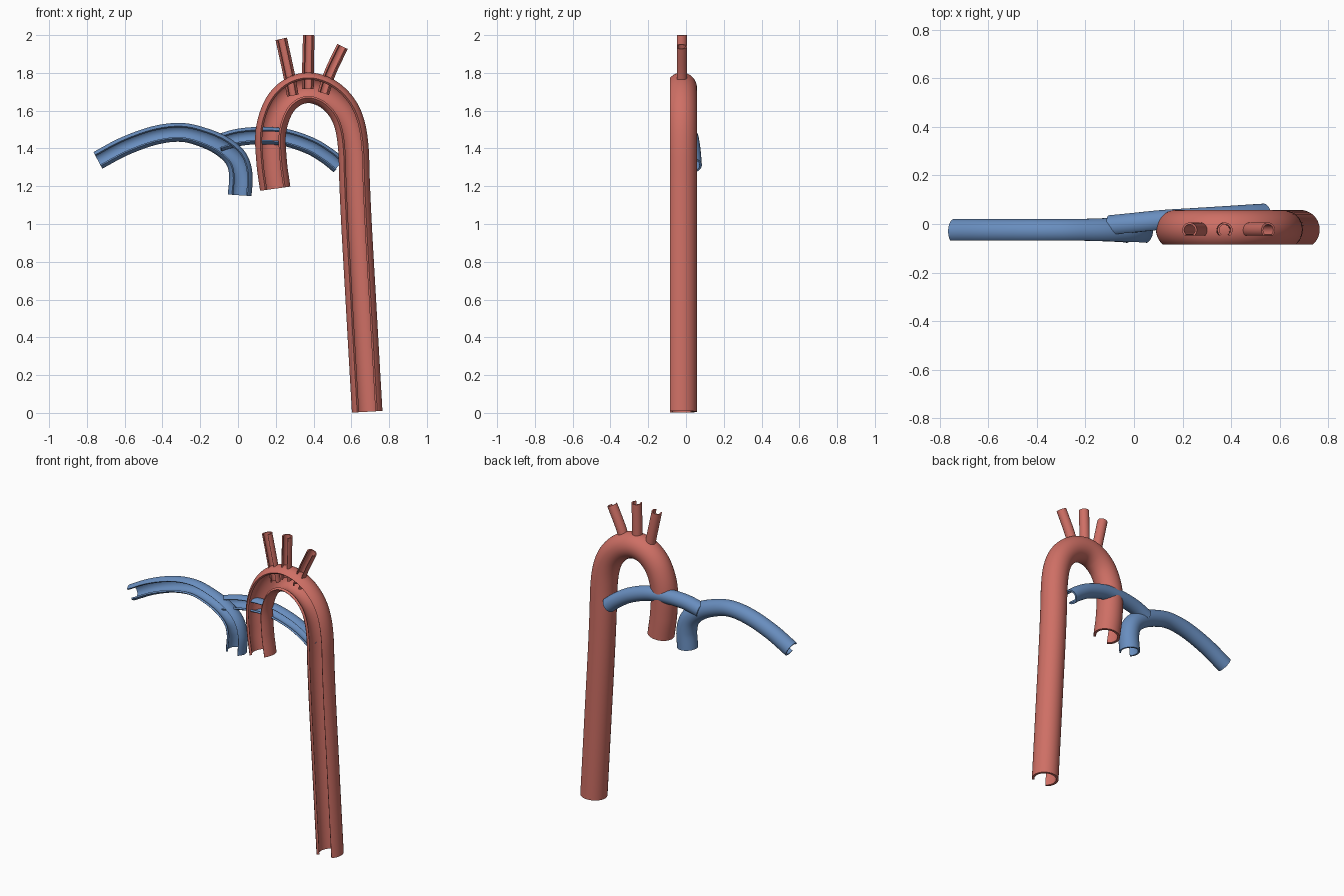
import bpy, bmesh, math
from mathutils import Vector

if "Cube" in bpy.data.objects:
    bpy.data.objects.remove(bpy.data.objects["Cube"])

HALF_GAP = math.radians(41)   # half angle of the slot facing the front
SIDES = 36


def material(name, color):
    m = bpy.data.materials.new(name)
    m.diffuse_color = (*color, 1)
    m.use_nodes = True
    m.node_tree.nodes["Principled BSDF"].inputs["Base Color"].default_value = m.diffuse_color
    return m


def spline(pts, steps):
    # Catmull-Rom through the control points (x, y, z, radius)
    p = [Vector(q) for q in pts]
    p = [2 * p[0] - p[1]] + p + [2 * p[-1] - p[-2]]
    out = []
    for i in range(1, len(p) - 2):
        a, b, c, d = p[i - 1:i + 3]
        for s in range(steps):
            t = s / steps
            out.append(0.5 * (2 * b + (c - a) * t + (2 * a - 5 * b + 4 * c - d) * t * t
                              + (3 * b - a - 3 * c + d) * t ** 3))
    out.append(p[-2])
    return out


def open_vessel(name, pts, wall, mat, steps=10):
    # Thick-walled tube with a lengthwise slot on its front side
    path = spline(pts, steps)
    bm = bmesh.new()
    rings = []
    for i, q in enumerate(path):
        c, r = q.xyz, q.w
        tan = (path[min(i + 1, len(path) - 1)].xyz - path[max(i - 1, 0)].xyz).normalized()
        front = Vector((0, -1, 0))
        front = (front - tan * front.dot(tan)).normalized()
        side = tan.cross(front)
        angles = [HALF_GAP + (2 * math.pi - 2 * HALF_GAP) * k / SIDES for k in range(SIDES + 1)]
        profile = [(r, a) for a in angles] + [(r - wall, a) for a in reversed(angles)]
        rings.append([bm.verts.new(c + (front * math.cos(a) + side * math.sin(a)) * rad)
                      for rad, a in profile])
    n = len(rings[0])
    for r0, r1 in zip(rings, rings[1:]):
        for k in range(n):
            j = (k + 1) % n
            bm.faces.new((r0[k], r0[j], r1[j], r1[k]))
    # end rims
    for ring in (rings[0], rings[-1]):
        for k in range(SIDES):
            bm.faces.new((ring[k], ring[k + 1], ring[n - 2 - k], ring[n - 1 - k]))
    bmesh.ops.recalc_face_normals(bm, faces=bm.faces)
    mesh = bpy.data.meshes.new(name)
    bm.to_mesh(mesh)
    bm.free()
    mesh.materials.append(mat)
    ob = bpy.data.objects.new(name, mesh)
    bpy.context.collection.objects.link(ob)
    bpy.context.view_layer.objects.active = ob
    ob.select_set(True)
    bpy.ops.object.shade_smooth_by_angle(angle=math.radians(35))
    ob.select_set(False)


red = material("artery_red", (0.62, 0.16, 0.13))
blue = material("vein_blue", (0.14, 0.27, 0.52))

# Main artery: ascending part, arch, descending part
AY, AR = -0.023, 0.081
arch = [(0.197, 1.187), (0.178, 1.33), (0.174, 1.49), (0.215, 1.62), (0.285, 1.695),
        (0.373, 1.721), (0.465, 1.695), (0.54, 1.63), (0.587, 1.54), (0.61, 1.41),
        (0.618, 1.2), (0.63, 0.95), (0.65, 0.6), (0.667, 0.3), (0.684, 0.006)]
open_vessel("aorta", [(x, AY, z, AR) for x, z in arch], 0.015, red)

# Three branches rising from the arch
branches = {
    "right_arch_branch": [(0.29, 1.68), (0.268, 1.80), (0.229, 1.98)],
    "middle_arch_branch": [(0.37, 1.715), (0.371, 1.85), (0.375, 2.0)],
    "left_arch_branch": [(0.452, 1.692), (0.487, 1.80), (0.553, 1.94)],
}
for name, pts in branches.items():
    open_vessel(name, [(x, -0.025, z, 0.031) for x, z in pts], 0.008, red)

# Right vein bending down into the main vein
open_vessel("right_vein_and_vena_cava", [
    (-0.742, -0.03, 1.337, 0.05), (-0.60, -0.03, 1.412, 0.05), (-0.44, -0.03, 1.469, 0.05),
    (-0.30, -0.03, 1.485, 0.05), (-0.18, -0.03, 1.457, 0.052), (-0.08, -0.03, 1.41, 0.056),
    (-0.01, -0.03, 1.345, 0.06), (0.015, -0.03, 1.26, 0.062), (0.009, -0.03, 1.152, 0.063)],
    0.011, blue)

# Left vein crossing behind the ascending artery
open_vessel("left_vein", [
    (-0.10, -0.01, 1.43, 0.046), (0.0, 0.0, 1.458, 0.046), (0.12, 0.012, 1.468, 0.046),
    (0.25, 0.02, 1.458, 0.046), (0.38, 0.028, 1.415, 0.046), (0.47, 0.034, 1.362, 0.046),
    (0.535, 0.038, 1.31, 0.046)], 0.011, blue)
